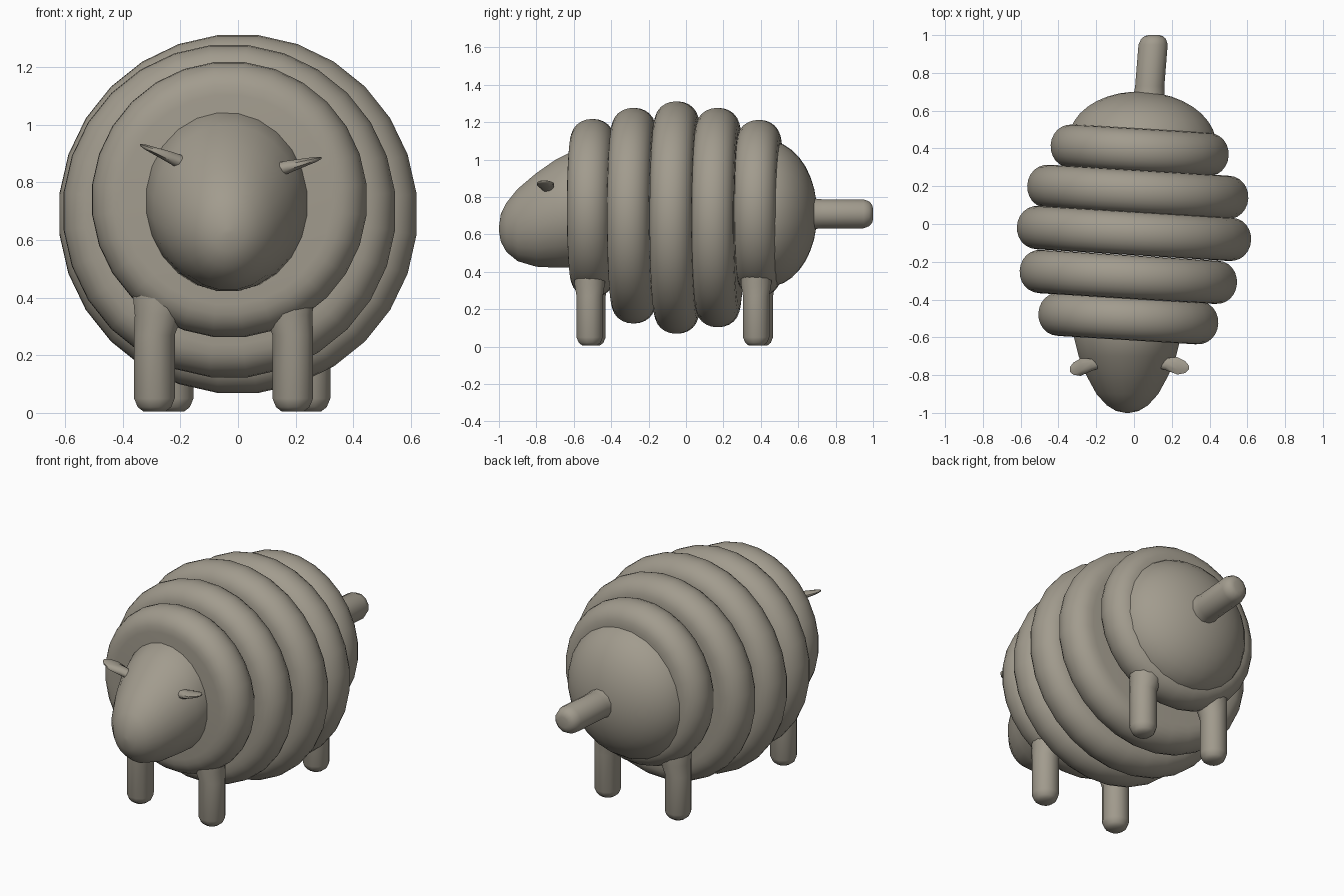
import bpy
import bmesh
from math import sin, cos, pi, radians
from mathutils import Vector

cube = bpy.data.objects.get("Cube")
if cube:
    bpy.data.objects.remove(cube, do_unlink=True)

wool = bpy.data.materials.new("warm_grey")
wool.use_nodes = True
wool.diffuse_color = (0.36, 0.33, 0.27, 1)
wool.node_tree.nodes["Principled BSDF"].inputs["Base Color"].default_value = wool.diffuse_color

X, Y, Z = Vector((1, 0, 0)), Vector((0, 1, 0)), Vector((0, 0, 1))
YAW = radians(-3.5)


def loft(name, sections, u, v, sides, location=(0, 0, 0), yaw=0.0):
    """Skin a row of ellipses; each section is (centre, radius along u, radius along v)."""
    bm = bmesh.new()
    rings = []
    for centre, ru, rv in sections:
        angles = [2 * pi * (i + 0.5) / sides for i in range(sides)]
        rings.append([bm.verts.new(Vector(centre) + u * ru * cos(a) + v * rv * sin(a))
                      for a in angles])
    for low, high in zip(rings, rings[1:]):
        for i in range(sides):
            j = (i + 1) % sides
            bm.faces.new((low[i], low[j], high[j], high[i]))
    bm.faces.new(rings[0])
    bm.faces.new(rings[-1])
    bmesh.ops.recalc_face_normals(bm, faces=bm.faces)
    mesh = bpy.data.meshes.new(name)
    bm.to_mesh(mesh)
    bm.free()
    mesh.materials.append(wool)
    obj = bpy.data.objects.new(name, mesh)
    bpy.context.collection.objects.link(obj)
    obj.location = location
    obj.rotation_euler.z = yaw
    bpy.ops.object.select_all(action="DESELECT")
    obj.select_set(True)
    bpy.context.view_layer.objects.active = obj
    bpy.ops.object.shade_smooth_by_angle(angle=radians(60))
    return obj


# Fleece: five fat rolls
def fleece_roll(name, location, radius, fat=0.115, steps=12):
    sections = []
    for k in range(steps + 1):
        a = pi * k / steps
        r = radius - fat + fat * sin(a) ** 0.9
        sections.append((Y * (-fat * cos(a)), r, r))
    loft(name, sections, X, Z, 28, location, YAW)


rolls = {
    "neck": ((-0.03, -0.50, 0.74), 0.48),
    "shoulder": ((-0.03, -0.28, 0.70), 0.58),
    "belly": ((0, -0.05, 0.69), 0.625),
    "hip": ((0.02, 0.17, 0.69), 0.59),
    "rear": ((0.03, 0.39, 0.74), 0.475),
}
for part, (place, radius) in rolls.items():
    fleece_roll("fleece_roll_" + part, place, radius)

# Rump: shallow dome
dome = []
for k in range(10):
    a = pi / 2 * k / 9
    r = 0.39 * cos(a) + 0.005
    dome.append((Y * (0.27 * sin(a)), r, r))
loft("rump", dome, X, Z, 24, (0.045, 0.43, 0.71), YAW)

# Head: ellipses from nose to neck, as (y, bottom, top, half width)
head_shape = [(-1, 0.62, 0.64, 0.01), (-0.99, 0.56, 0.71, 0.06),
              (-0.96, 0.505, 0.77, 0.11), (-0.9, 0.455, 0.845, 0.165),
              (-0.8, 0.425, 0.93, 0.22), (-0.7, 0.42, 1, 0.26),
              (-0.6, 0.42, 1.05, 0.285), (-0.5, 0.45, 1.05, 0.28)]
head = [((-0.035, y, (low + top) / 2), half, (top - low) / 2)
        for y, low, top, half in head_shape]
loft("head", head, X, Z, 24)

# Ears: small flat leaves
def ear(name, base, tip):
    base, tip = Vector(base), Vector(tip)
    profile = [(0, 0.025, 0.03), (0.4, 0.035, 0.025), (0.7, 0.05, 0.016),
               (0.9, 0.035, 0.01), (1, 0.012, 0.004)]
    loft(name, [(base.lerp(tip, t), w, h) for t, w, h in profile], Y, Z, 8)


ear("ear_right", (-0.15, -0.73, 0.85), (-0.34, -0.77, 0.93))
ear("ear_left", (0.09, -0.73, 0.83), (0.29, -0.76, 0.885))

# Legs: rounded posts that flare into the fleece
leg_profile = [(0.005, 0.04), (0.02, 0.06), (0.05, 0.073), (0.27, 0.073),
               (0.34, 0.085), (0.42, 0.11), (0.5, 0.12)]
feet = {"front_right": (-0.29, -0.5), "front_left": (0.19, -0.515),
        "back_right": (-0.225, 0.395), "back_left": (0.25, 0.375)}
for part, (x, y) in feet.items():
    inward = -0.03 if x > 0 else 0.03
    sections = []
    for z, r in leg_profile:
        shift = inward * max(0, z - 0.27) / 0.15
        sections.append(((shift, 0, z), r, min(r, 0.085)))
    loft("leg_" + part, sections, X, Y, 12, (x, y, 0))

# Tail: round-ended stub
tail_profile = [(0.6, 0.11), (0.68, 0.085), (0.73, 0.08), (0.95, 0.08),
                (0.98, 0.068), (0.995, 0.05), (1, 0.03)]
tail = [((0.025 + 0.08 * y, y, 0.71), r, r) for y, r in tail_profile]
loft("tail", tail, X, Z, 12)
